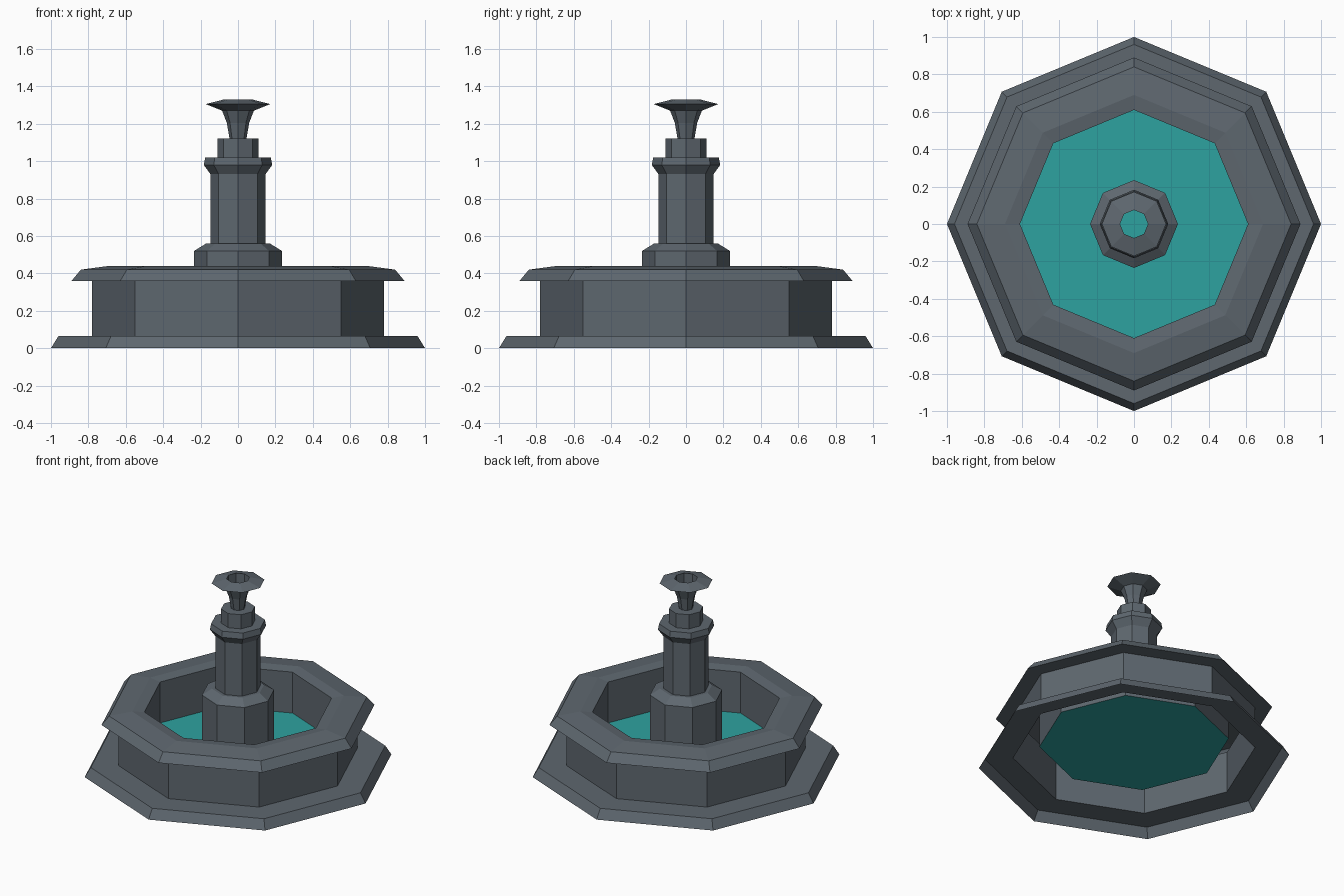
import bpy, bmesh, math

if "Cube" in bpy.data.objects:
    bpy.data.objects.remove(bpy.data.objects["Cube"])

SIDES = 8


def material(name, rgb):
    m = bpy.data.materials.new(name)
    m.diffuse_color = (*rgb, 1.0)
    m.use_nodes = True
    m.node_tree.nodes["Principled BSDF"].inputs["Base Color"].default_value = m.diffuse_color
    return m


stone = material("slate_stone", (0.112, 0.136, 0.159))
water = material("teal_water", (0.027, 0.36, 0.35))


def lathe(name, profile, mat, cap=False):
    """Octagonal solid of revolution from (radius, height) points."""
    bm = bmesh.new()
    rings = []
    for r, z in profile:
        rings.append([bm.verts.new((r * math.cos(i * math.tau / SIDES),
                                    r * math.sin(i * math.tau / SIDES), z))
                      for i in range(SIDES)])
    for a, b in zip(rings, rings[1:]):
        for i in range(SIDES):
            j = (i + 1) % SIDES
            bm.faces.new((a[i], a[j], b[j], b[i]))
    if cap:
        bm.faces.new(rings[-1])
    me = bpy.data.meshes.new(name)
    bm.to_mesh(me)
    bm.free()
    me.materials.append(mat)
    ob = bpy.data.objects.new(name, me)
    bpy.context.collection.objects.link(ob)
    return ob


WATER_Z = 0.14

# Basin: open-bottomed shell with step, wall, overhanging rim and inner wall
lathe("basin", [(1.0, 0), (0.96, 0.065), (0.78, 0.065), (0.78, 0.36),
                (0.89, 0.36), (0.84, 0.42), (0.69, 0.44), (0.61, 0.43),
                (0.61, WATER_Z)], stone)

# Pool surface
lathe("pool_water", [(0.61, WATER_Z)], water, cap=True)

# Pedestal, shaft, collar and top block
lathe("column", [(0.235, WATER_Z), (0.235, 0.52), (0.17, 0.56), (0.147, 0.56),
                 (0.147, 0.93), (0.183, 0.98), (0.175, 1.02), (0.11, 1.02),
                 (0.11, 1.12)], stone, cap=True)

# Flared spout with a hollow mouth
lathe("spout", [(0.045, 1.12), (0.06, 1.205), (0.085, 1.27), (0.172, 1.305),
                (0.075, 1.33), (0.075, 1.255)], stone)

# Water inside the spout
lathe("spout_water", [(0.075, 1.255)], water, cap=True)
